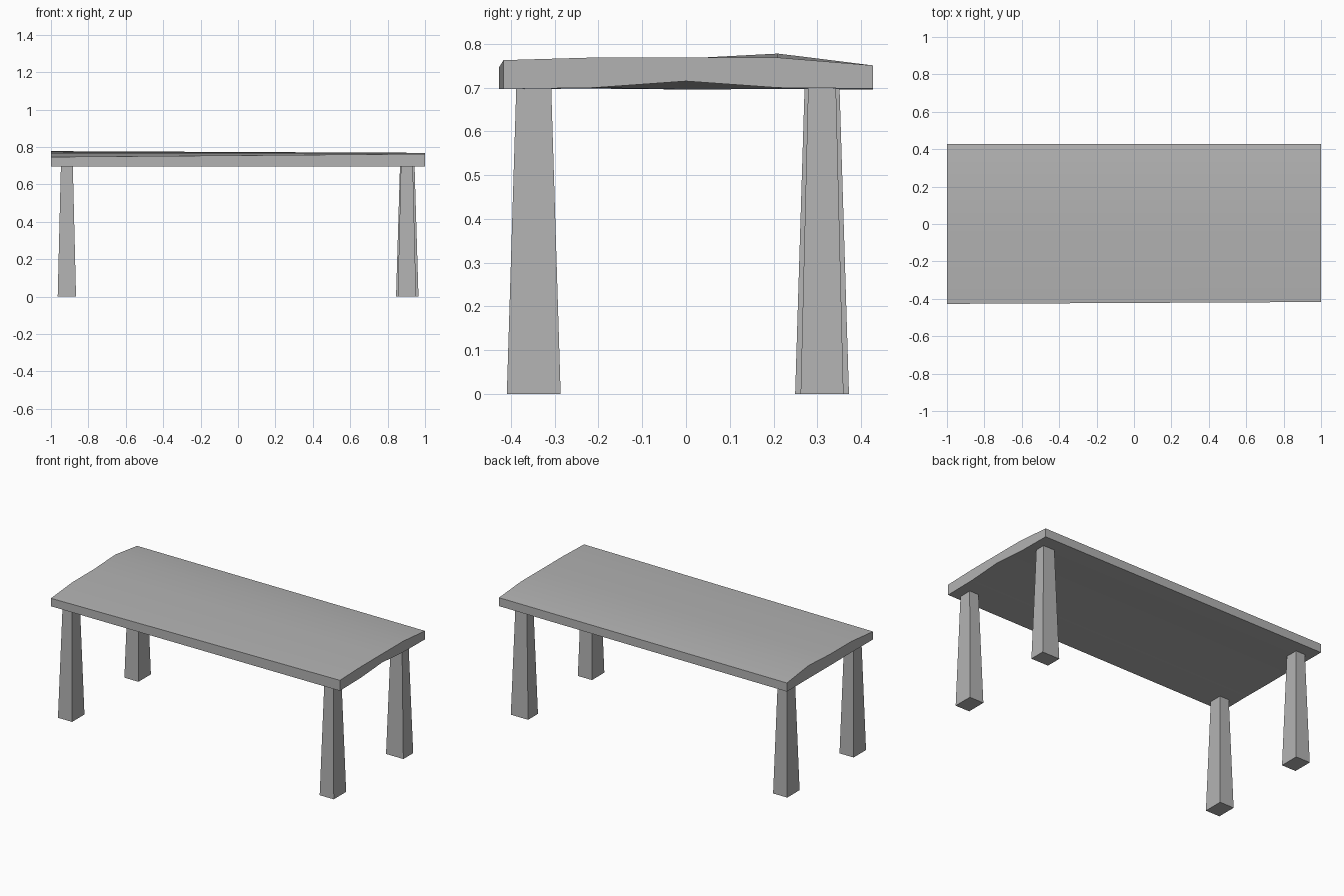
import bpy
import bmesh
import math

cube = bpy.data.objects.get("Cube")
if cube:
    bpy.data.objects.remove(cube, do_unlink=True)

grey = bpy.data.materials.new("plain_grey")
grey.use_nodes = True
grey.diffuse_color = (0.45, 0.45, 0.45, 1)
grey.node_tree.nodes["Principled BSDF"].inputs["Base Color"].default_value = grey.diffuse_color


def add_loft(name, rings):
    """Solid skinned between two matching rings of points, capped at both ends."""
    bm = bmesh.new()
    first, last = [[bm.verts.new(p) for p in ring] for ring in rings]
    n = len(first)
    for i in range(n):
        j = (i + 1) % n
        bm.faces.new((first[i], first[j], last[j], last[i]))
    bm.faces.new(first)
    bm.faces.new(last)
    bmesh.ops.recalc_face_normals(bm, faces=bm.faces)
    mesh = bpy.data.meshes.new(name)
    bm.to_mesh(mesh)
    bm.free()
    mesh.materials.append(grey)
    obj = bpy.data.objects.new(name, mesh)
    bpy.context.collection.objects.link(obj)
    return obj


# Tabletop: gently uneven slab lofted between its two end profiles
def end_profile(x, front_y, tops, bottoms):
    ys = (front_y, -0.21, 0, 0.21, 0.427)
    upper = [(x, y, z) for y, z in zip(ys, tops)]
    lower = [(x, y, z) for y, z in zip(ys, bottoms)]
    return upper + lower[::-1]


tabletop = add_loft("tabletop", [
    end_profile(-1, -0.427, (0.747, 0.767, 0.767, 0.778, 0.75),
                (0.697, 0.698, 0.696, 0.697, 0.696)),
    end_profile(1, -0.417, (0.763, 0.769, 0.769, 0.769, 0.751),
                (0.697, 0.7, 0.715, 0.7, 0.698)),
])
bpy.ops.object.select_all(action="DESELECT")
tabletop.select_set(True)
bpy.context.view_layer.objects.active = tabletop
bpy.ops.object.shade_smooth_by_angle(angle=math.radians(30))


# Legs: square-cut posts, narrower towards the top
def add_leg(name, x, y, width, depth, height=0.699, taper=0.65):
    def ring(z, scale):
        return [(x + sx * width * scale / 2, y + sy * depth * scale / 2, z)
                for sx, sy in ((-1, -1), (1, -1), (1, 1), (-1, 1))]
    add_loft(name, [ring(0, 1), ring(height, taper)])


add_leg("front_left_leg", 0.903, -0.348, 0.098, 0.123)
add_leg("front_right_leg", -0.915, -0.348, 0.098, 0.123)
add_leg("back_left_leg", 0.905, 0.311, 0.12, 0.098)
add_leg("back_right_leg", -0.915, 0.311, 0.098, 0.123)
